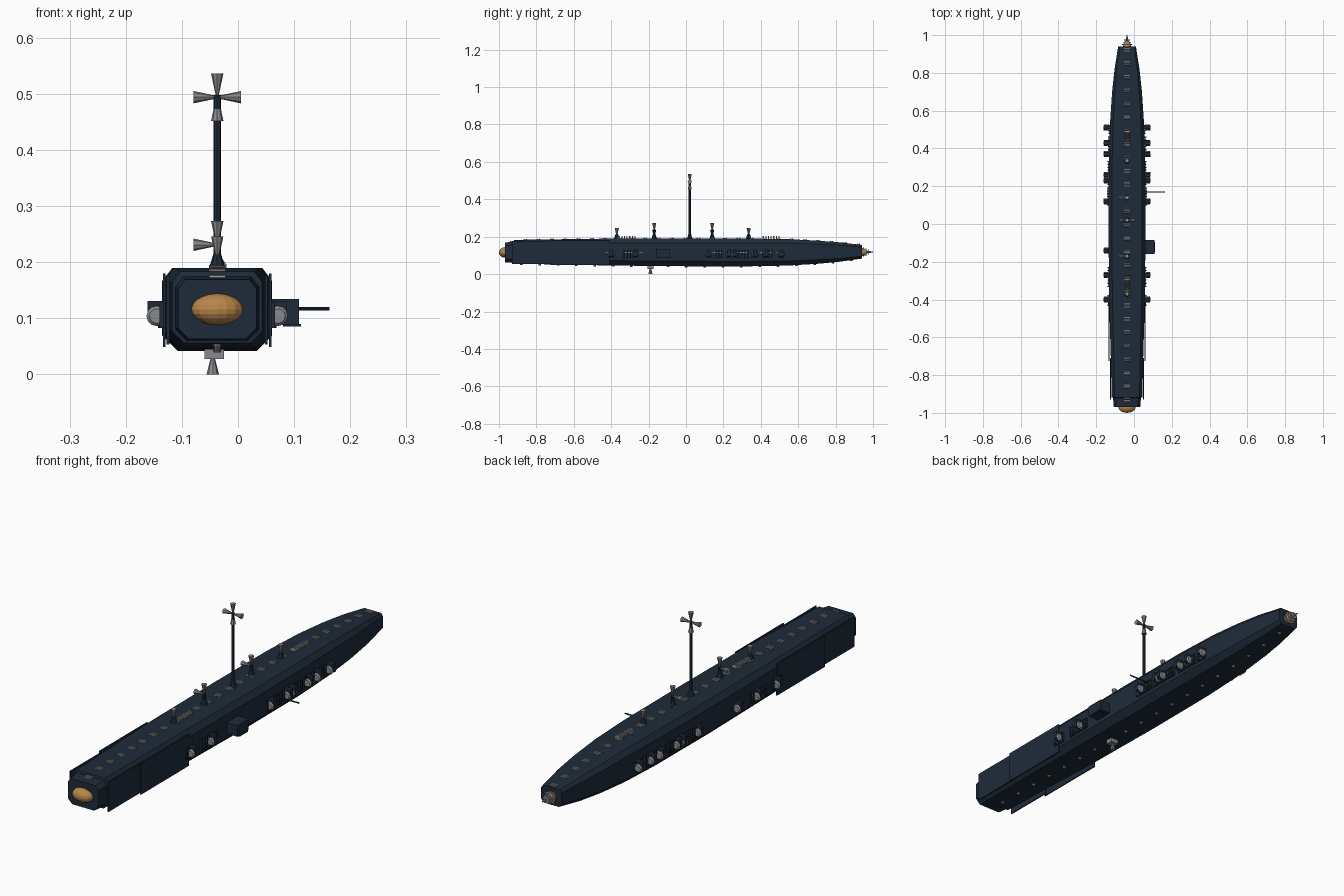
import bpy, bmesh, math
from mathutils import Vector, Matrix

if "Cube" in bpy.data.objects:
    bpy.data.objects.remove(bpy.data.objects["Cube"])

CX = -0.037  # hull centreline


def material(name, rgb):
    m = bpy.data.materials.new(name)
    m.diffuse_color = (*rgb, 1)
    m.use_nodes = True
    m.node_tree.nodes["Principled BSDF"].inputs["Base Color"].default_value = m.diffuse_color
    return m


NAVY = material("navy", (0.013, 0.024, 0.042))
GREY = material("steel", (0.25, 0.25, 0.27))
GOLD = material("gold", (0.48, 0.24, 0.07))


def finish(bm, name, mat):
    bmesh.ops.recalc_face_normals(bm, faces=bm.faces)
    me = bpy.data.meshes.new(name)
    bm.to_mesh(me)
    bm.free()
    ob = bpy.data.objects.new(name, me)
    me.materials.append(mat)
    bpy.context.collection.objects.link(ob)
    return ob


def cone(bm, a, b, r1, r2, n=10):
    a, b = Vector(a), Vector(b)
    rot = (b - a).to_track_quat('Z', 'Y').to_matrix().to_4x4()
    bmesh.ops.create_cone(bm, cap_ends=True, segments=n, radius1=r1, radius2=r2,
                          depth=(b - a).length,
                          matrix=Matrix.Translation((a + b) / 2) @ rot)


def box(bm, x0, x1, y0, y1, z0, z1):
    m = Matrix.Translation(((x0 + x1) / 2, (y0 + y1) / 2, (z0 + z1) / 2))
    m = m @ Matrix.Diagonal((abs(x1 - x0), y1 - y0, z1 - z0, 1))
    bmesh.ops.create_cube(bm, size=1, matrix=m)


# Hull: octagonal sections (y, half width, bottom, top)
stations = [(-.968, .07, .063, .169), (-.92, .074, .06, .174), (-.918, .081, .055, .183),
            (-.7, .086, .052, .186), (-.4, .095, .046, .19), (0, .098, .042, .19),
            (.35, .096, .042, .19), (.55, .089, .046, .187), (.7, .079, .055, .179),
            (.82, .066, .066, .17), (.94, .047, .083, .156)]
bm = bmesh.new()
rings = []
for y, w, b, t in stations:
    k = w / .098
    c, d = .018 * k, .027 * k
    prof = [(w - c, t), (w, t - c * 1.3), (w, b + d), (w - d, b)]
    prof += [(-x, z) for x, z in reversed(prof)]
    rings.append([bm.verts.new((CX + x, y, z)) for x, z in prof])
for r, s in zip(rings, rings[1:]):
    for i in range(8):
        bm.faces.new((r[i], r[(i + 1) % 8], s[(i + 1) % 8], s[i]))
bm.faces.new(rings[0])
bm.faces.new(rings[-1])
finish(bm, "hull", NAVY)


def hull_at(y):
    """Interpolated half width, bottom and top of the hull."""
    for p, q in zip(stations, stations[1:]):
        if p[0] <= y <= q[0]:
            f = (y - p[0]) / (q[0] - p[0])
            return [p[i] + f * (q[i] - p[i]) for i in (1, 2, 3)]
    return stations[-1][1:]


# Armour plates along the rear flanks
bm = bmesh.new()
for s in (-1, 1):
    box(bm, CX + s * .085, CX + s * .090, -.93, -.71, .053, .176)
    box(bm, CX + s * .092, CX + s * .097, -.725, -.41, .049, .18)
finish(bm, "flank_plates", NAVY)

# Gold nose dome
bm = bmesh.new()
bmesh.ops.create_uvsphere(bm, u_segments=16, v_segments=10, radius=1,
                          matrix=Matrix.Translation((CX, -.968, .116))
                          @ Matrix.Diagonal((.046, .032, .028, 1)))
finish(bm, "nose_dome", GOLD)

# Tail spike: gold drum, steel collars and needle
bm = bmesh.new()
cone(bm, (CX, .935, .118), (CX, .965, .118), .024, .014, 12)
finish(bm, "tail_drum", GOLD)
bm = bmesh.new()
for y, r in ((.948, .026), (.96, .02), (.972, .015)):
    cone(bm, (CX, y, .118), (CX, y + .004, .118), r, r, 12)
cone(bm, (CX, .96, .118), (CX, 1, .118), .009, .002, 8)
finish(bm, "tail_spike", GREY)

# Deck and keel studs following the hull line
bm = bmesh.new()
for i in range(27):
    y = -.93 + i * .0712
    w, b, t = hull_at(y)
    for dy in (-.006, .006):
        cone(bm, (CX - .015, y + dy, t), (CX + .015, y + dy, t), .005, .005, 8)
finish(bm, "deck_studs", GREY)
bm = bmesh.new()
for i in range(19):
    y = -.88 + i * .098
    w, b, t = hull_at(y)
    cone(bm, (CX, y, b + .004), (CX, y, b - .006), .009, .006, 8)
finish(bm, "keel_studs", GREY)

# Side drums with end caps, cooling rings and mounting brackets
dark, light = bmesh.new(), bmesh.new()
for s in (-1, 1):
    x = CX + s * .108
    for y in (.51, .43, .37, .26, .23, .12, -.14, -.27, -.40):
        w = hull_at(y)[0]
        box(dark, CX + s * (w - .01), CX + s * .124, y - .008, y + .008, .097, .131)
        cone(dark, (x, y - .012, .104), (x, y + .012, .104), .013, .013, 12)
        for e in (-1, 1):
            cone(light, (x, y + e * .011, .104), (x, y + e * .016, .104), .018, .013, 12)
    for y0, y1 in ((-.43, -.38), (-.33, -.23), (.10, .19), (.21, .33), (.36, .46), (.48, .52)):
        w = hull_at((y0 + y1) / 2)[0]
        n = round((y1 - y0) / .016)
        for i in range(n + 1):
            y = y0 + (y1 - y0) * i / n
            box(dark, CX + s * (w - .005), CX + s * (w + .008), y - .003, y + .003, .083, .128)
        box(light, CX + s * (w - .005), CX + s * (w + .005), y0, y1, .112, .117)
finish(dark, "side_drum_mounts", NAVY)
finish(light, "side_drum_caps", GREY)

# Coil banks on the deck
bm = bmesh.new()
for y0 in (-.36, .41):
    for i in range(7):
        y = y0 + i * .014
        cone(bm, (CX + .004, y, .192), (CX + .004, y + .006, .192), .013, .013, 10)
finish(bm, "deck_coils", GREY)

# Starboard sensor box and boom
bm = bmesh.new()
box(bm, .05, .109, -.16, -.085, .088, .134)
box(bm, .08, .112, -.15, -.095, .085, .09)
finish(bm, "starboard_box", NAVY)
bm = bmesh.new()
cone(bm, (.05, .17, .117), (.163, .17, .117), .003, .003, 8)
finish(bm, "starboard_boom", NAVY)

# Masts with flared horn antennas: (y, hub height, horn directions)
UP, DOWN, LEFT, RIGHT = (0, 0, 1), (0, 0, -1), (-1, 0, 0), (1, 0, 0)
masts, horns = bmesh.new(), bmesh.new()
for y, z, dirs in ((.02, .494, (UP, DOWN, LEFT, RIGHT)), (-.37, .204, (UP,)),
                   (-.17, .231, (UP, LEFT)), (.14, .231, (UP, LEFT)), (.335, .204, (UP,))):
    cone(masts, (CX, y, .18), (CX, y, z + .004), .0065, .0065, 8)
    cone(masts, (CX, y, .188), (CX, y, .214), .015, .007, 8)
    hub = Vector((CX, y, z))
    for d in dirs:
        cone(horns, hub, hub + Vector(d) * .042, .002, .011, 8)
# Belly horn under the keel
cone(horns, (-.045, -.19, .036), (-.045, -.19, 0), .002, .011, 8)
box(horns, -.06, -.025, -.205, -.175, .027, .046)
finish(masts, "masts", NAVY)
finish(horns, "horn_antennas", GREY)
